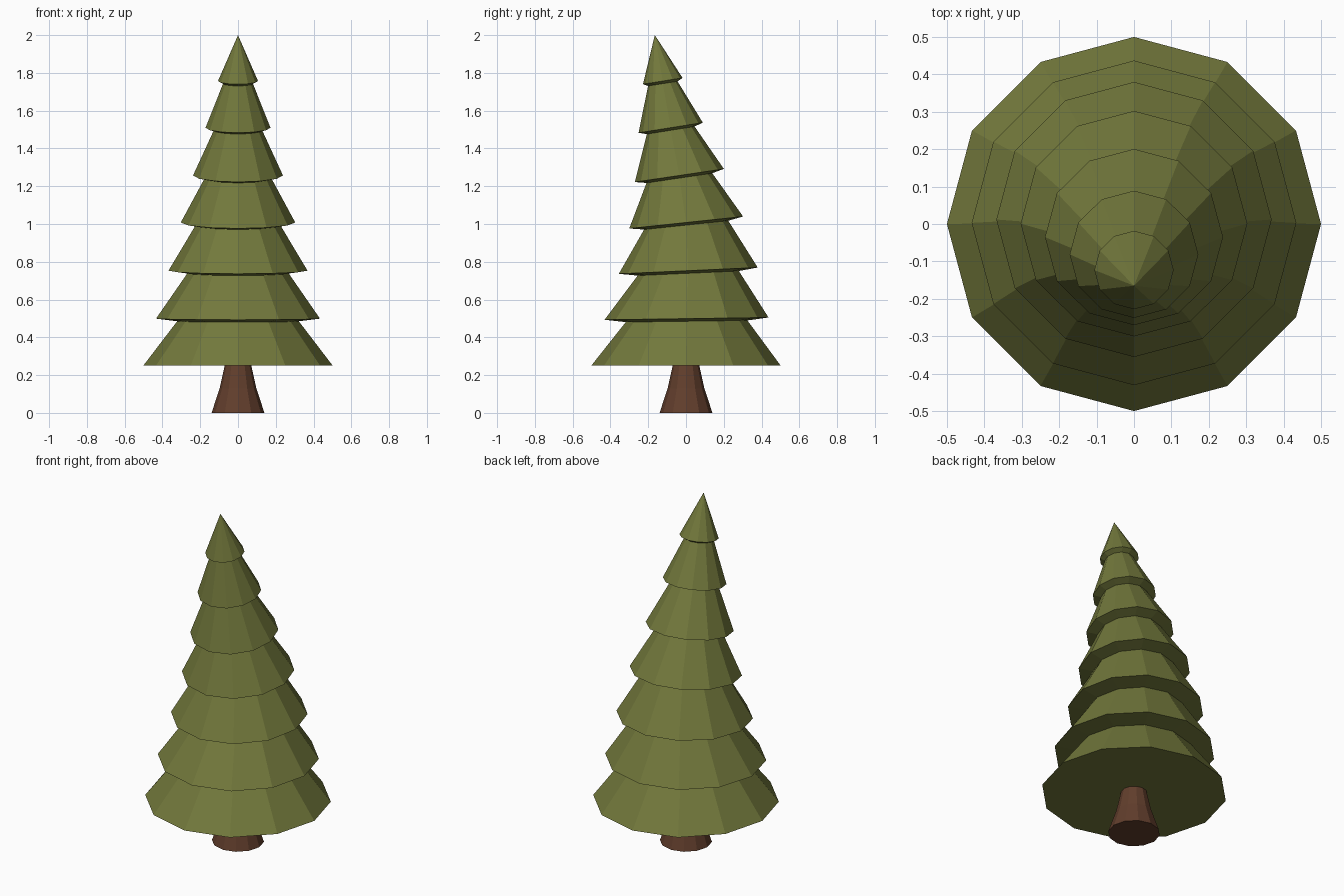
import bpy, bmesh
from math import sin, cos, pi, radians

if "Cube" in bpy.data.objects:
    bpy.data.objects.remove(bpy.data.objects["Cube"])

N = 12


def material(name, rgb):
    m = bpy.data.materials.new(name)
    m.diffuse_color = (*rgb, 1)
    m.use_nodes = True
    m.node_tree.nodes["Principled BSDF"].inputs["Base Color"].default_value = m.diffuse_color
    return m


def ring(bm, r, y, z, tilt=0.0):
    """Twelve-sided ring centred on (0, y, z), tipped about the x axis."""
    t = radians(tilt)
    return [bm.verts.new((r * cos(2 * pi * i / N),
                          y + r * sin(2 * pi * i / N) * cos(t),
                          z + r * sin(2 * pi * i / N) * sin(t))) for i in range(N)]


def loft(name, sections, mat, tip=None):
    bm = bmesh.new()
    rings = [ring(bm, *s) for s in sections]
    bm.faces.new(rings[0][::-1])
    for a, b in zip(rings, rings[1:]):
        for i in range(N):
            j = (i + 1) % N
            bm.faces.new((a[i], a[j], b[j], b[i]))
    if tip:
        t = bm.verts.new(tip)
        for i in range(N):
            bm.faces.new((rings[-1][i], rings[-1][(i + 1) % N], t))
    else:
        bm.faces.new(rings[-1])
    bmesh.ops.recalc_face_normals(bm, faces=bm.faces)
    me = bpy.data.meshes.new(name)
    bm.to_mesh(me)
    bm.free()
    me.materials.append(mat)
    ob = bpy.data.objects.new(name, me)
    bpy.context.collection.objects.link(ob)
    return ob


# Foliage: flared rims (radius, y, z, tilt) with a narrower neck under each
rims = [(0.5, 0, 0.252, 0), (0.434, 0.003, 0.499, 0.8), (0.368, 0.012, 0.753, 2.6),
        (0.303, 0.001, 1.008, 6), (0.238, -0.035, 1.257, 8.4),
        (0.172, -0.081, 1.510, 9), (0.106, -0.123, 1.757, 9)]
necks = [0.322, 0.268, 0.224, 0.176, 0.128, 0.079]
sections = [rims[0]]
for r, (rr, y, z, tilt) in zip(necks, rims[1:]):
    sections += [(r, y, z - 0.014, tilt), (rr, y, z, tilt)]
loft("foliage", sections, material("leaf_green", (0.17, 0.19, 0.045)), (0, -0.165, 2.0))

# Trunk with flared foot
loft("trunk", [(0.14, 0, 0), (0.097, 0, 0.13), (0.07, 0, 0.252)],
     material("bark_brown", (0.12, 0.048, 0.025)))
